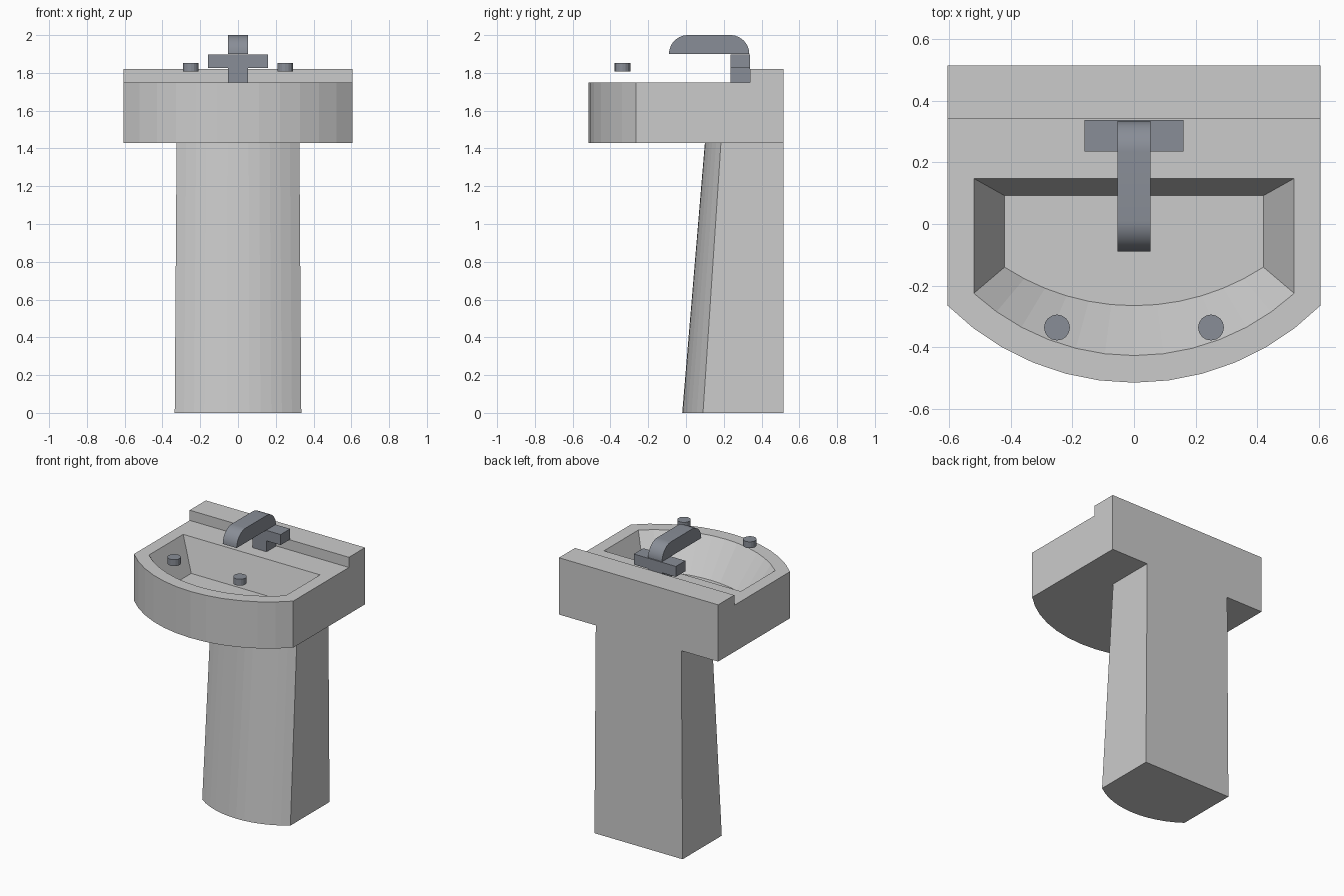
import bpy, bmesh, math

if "Cube" in bpy.data.objects:
    bpy.data.objects.remove(bpy.data.objects["Cube"])

metal = bpy.data.materials.new("tap_metal")
metal.diffuse_color = (0.25, 0.27, 0.31, 1)
metal.use_nodes = True
metal.node_tree.nodes["Principled BSDF"].inputs["Base Color"].default_value = metal.diffuse_color


def make(name, bm, mat=None):
    bmesh.ops.recalc_face_normals(bm, faces=bm.faces)
    me = bpy.data.meshes.new(name)
    bm.to_mesh(me)
    bm.free()
    ob = bpy.data.objects.new(name, me)
    bpy.context.collection.objects.link(ob)
    if mat:
        me.materials.append(mat)
    return ob


def d_ring(bm, hw, back, side, front, z, n=12):
    """Straight back, straight sides, bowed front: n + 3 vertices."""
    sag = side - front
    r = (hw * hw + sag * sag) / (2 * sag)
    a = math.asin(hw / r)
    pts = []
    for i in range(n + 1):
        t = -a + 2 * a * i / n
        pts.append((r * math.sin(t), front + r - r * math.cos(t)))
    pts += [(hw, back), (-hw, back)]
    return [bm.verts.new((x, y, z)) for x, y in pts]


def bridge(bm, a, b, skip=()):
    n = len(a)
    for i in range(n):
        if i not in skip:
            j = (i + 1) % n
            bm.faces.new((a[i], a[j], b[j], b[i]))


def extrude_profile(name, pts, to3d, lo, hi, mat):
    bm = bmesh.new()
    a = [bm.verts.new(to3d(p, lo)) for p in pts]
    b = [bm.verts.new(to3d(p, hi)) for p in pts]
    bm.faces.new(a)
    bm.faces.new(b)
    bridge(bm, a, b)
    return make(name, bm, mat)


# Basin with sunken bowl and raised back ledge
bm = bmesh.new()
low = d_ring(bm, 0.605, 0.34, -0.265, -0.515, 1.43)
top = d_ring(bm, 0.605, 0.34, -0.265, -0.515, 1.75)
rim = d_ring(bm, 0.52, 0.148, -0.225, -0.427, 1.75)
floor = d_ring(bm, 0.42, 0.092, -0.14, -0.265, 1.53)
bridge(bm, low, top, skip=(13,))
bridge(bm, top, rim)
bridge(bm, rim, floor)
bm.faces.new(floor)
bm.faces.new(low)
ends = []
for s, k in ((1, 13), (-1, 14)):
    new = [bm.verts.new((s * 0.605, y, z))
           for y, z in ((0.34, 1.82), (0.515, 1.82), (0.515, 1.43))]
    ends.append([low[k], top[k]] + new)
    bm.faces.new(ends[-1])
bridge(bm, ends[0], ends[1], skip=(0,))
make("basin", bm)

# Tapered pedestal, open where it meets the basin
bm = bmesh.new()
foot = d_ring(bm, 0.335, 0.515, 0.09, -0.02, 0)
neck = d_ring(bm, 0.325, 0.515, 0.185, 0.10, 1.43)
bridge(bm, foot, neck)
bm.faces.new(foot)
make("pedestal", bm)

# Tap spout with rounded ends
arc = [math.radians(90 * i / 12) for i in range(13)]
spout = [(0.235 + 0.10 * math.cos(t), 1.90 + 0.10 * math.sin(t)) for t in arc]
spout += [(0.01 - 0.10 * math.sin(t), 1.90 + 0.10 * math.cos(t)) for t in arc]
ob = extrude_profile("tap_spout", spout, lambda p, x: (x, p[0], p[1]), -0.053, 0.053, metal)
bpy.context.view_layer.objects.active = ob
ob.select_set(True)
bpy.ops.object.shade_smooth_by_angle(angle=math.radians(30))

# T-shaped tap body
tee = [(-0.053, 1.75), (0.053, 1.75), (0.053, 1.825), (0.16, 1.825),
       (0.16, 1.897), (-0.16, 1.897), (-0.16, 1.825), (-0.053, 1.825)]
extrude_profile("tap_body", tee, lambda p, y: (p[0], y, p[1]), 0.235, 0.338, metal)

# Round handles above the front rim
for side, x in (("left", -0.25), ("right", 0.25)):
    circle = [(x + 0.042 * math.cos(math.tau * i / 16),
               -0.336 + 0.042 * math.sin(math.tau * i / 16)) for i in range(16)]
    extrude_profile("handle_" + side, circle, lambda p, z: (p[0], p[1], z), 1.808, 1.852, metal)
